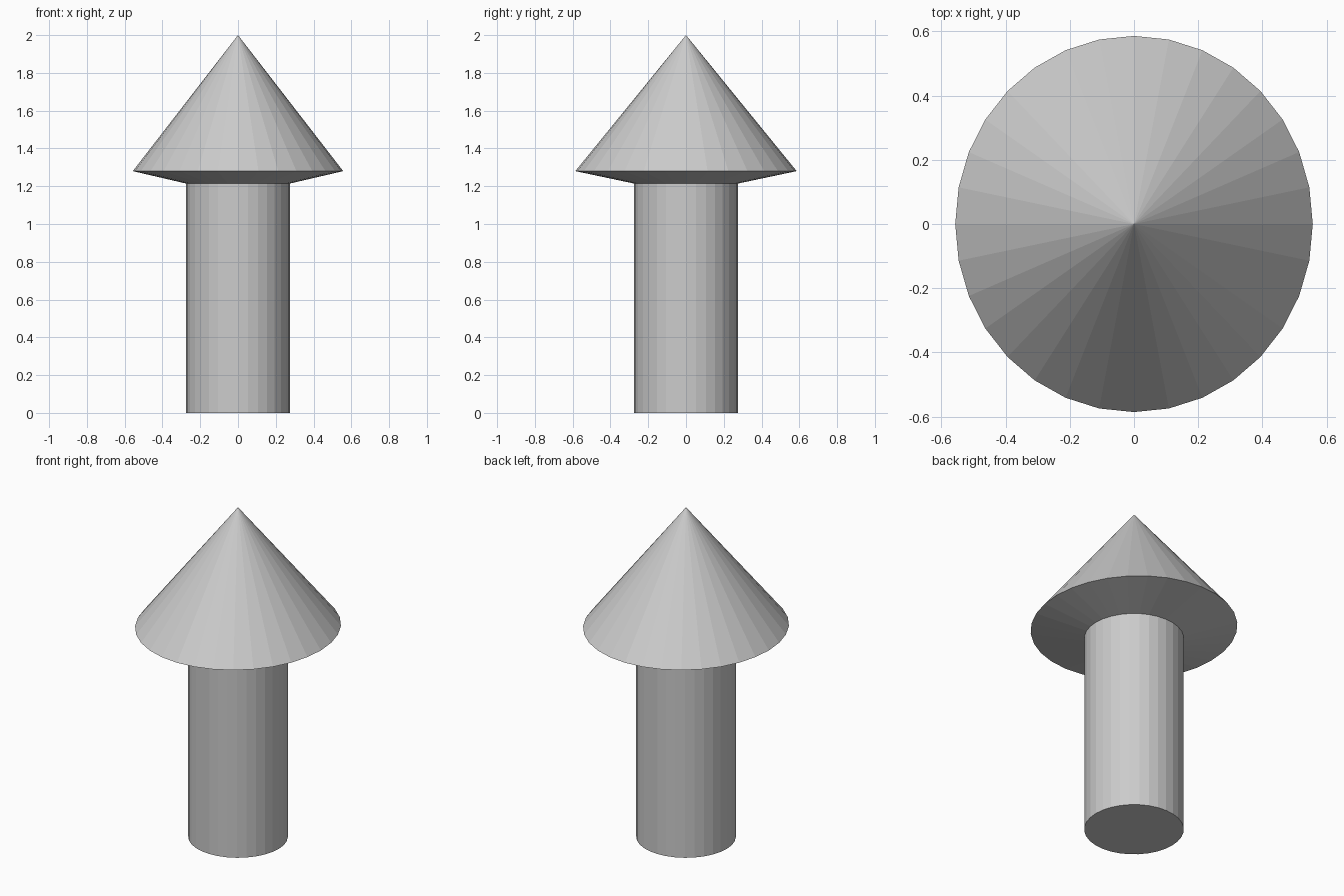
import bpy, bmesh, math

if "Cube" in bpy.data.objects:
    bpy.data.objects.remove(bpy.data.objects["Cube"])

SIDES = 32
# Rings from bottom to rim: (x radius, y radius, height)
RINGS = [(0.274, 0.274, 0.0), (0.274, 0.274, 1.214), (0.557, 0.586, 1.28)]
TIP_Z = 2.0

bm = bmesh.new()


def add_ring(rx, ry, z):
    angles = [2 * math.pi * i / SIDES for i in range(SIDES)]
    return [bm.verts.new((rx * math.cos(a), ry * math.sin(a), z)) for a in angles]


# Round post and sloping underside of the head
rings = [add_ring(*r) for r in RINGS]
bm.faces.new(rings[0][::-1])
for low, high in zip(rings, rings[1:]):
    for i in range(SIDES):
        j = (i + 1) % SIDES
        bm.faces.new((low[i], low[j], high[j], high[i]))

# Pointed head, slightly wider along y
tip = bm.verts.new((0, 0, TIP_Z))
for i in range(SIDES):
    bm.faces.new((rings[-1][i], rings[-1][(i + 1) % SIDES], tip))

bmesh.ops.recalc_face_normals(bm, faces=bm.faces)
mesh = bpy.data.meshes.new("pointed_post")
bm.to_mesh(mesh)
bm.free()
bpy.context.collection.objects.link(bpy.data.objects.new("pointed_post", mesh))
